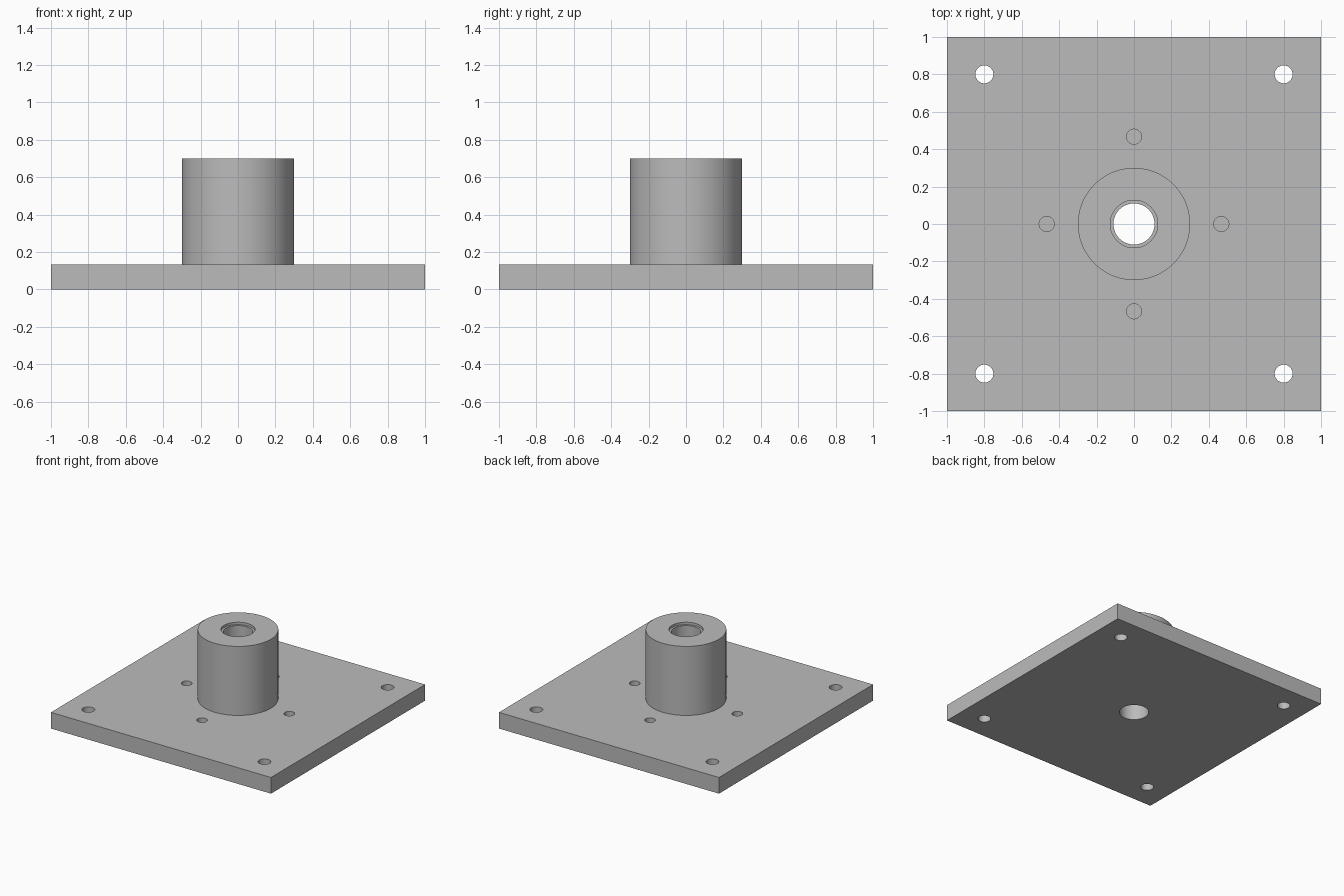
import bpy
import math

default = bpy.data.objects.get("Cube")
if default:
    bpy.data.objects.remove(default, do_unlink=True)

PLATE_TOP, BOSS_TOP = 0.133, 0.70

steel = bpy.data.materials.new("grey_steel")
steel.use_nodes = True
steel.diffuse_color = (0.5, 0.5, 0.5, 1)
steel.node_tree.nodes["Principled BSDF"].inputs["Base Color"].default_value = (0.5, 0.5, 0.5, 1)


def cylinder(name, radius, bottom, top, x=0, y=0, sides=64):
    bpy.ops.mesh.primitive_cylinder_add(vertices=sides, radius=radius, depth=top - bottom,
                                        location=(x, y, (bottom + top) / 2))
    obj = bpy.context.object
    obj.name = name
    obj.data.materials.append(steel)
    return obj


def combine(target, tool, operation):
    mod = target.modifiers.new(tool.name, "BOOLEAN")
    mod.operation = operation
    mod.solver = "EXACT"
    mod.object = tool
    bpy.context.view_layer.objects.active = target
    bpy.ops.object.modifier_apply(modifier=mod.name)
    bpy.data.objects.remove(tool, do_unlink=True)


# Square base plate
bpy.ops.mesh.primitive_cube_add(size=2, location=(0, 0, PLATE_TOP / 2))
flange = bpy.context.object
flange.name = "flanged_boss"
flange.scale.z = PLATE_TOP / 2
bpy.ops.object.transform_apply(location=True, scale=True)
flange.data.materials.append(steel)

# Central boss with a through bore and a shallow counterbore
combine(flange, cylinder("boss", 0.30, PLATE_TOP / 2, BOSS_TOP, sides=96), "UNION")
combine(flange, cylinder("bore", 0.11, -0.1, BOSS_TOP + 0.1), "DIFFERENCE")
combine(flange, cylinder("counterbore", 0.127, BOSS_TOP - 0.02, BOSS_TOP + 0.1), "DIFFERENCE")

# Through holes at the corners
for x in (-0.8, 0.8):
    for y in (-0.8, 0.8):
        combine(flange, cylinder("corner_hole", 0.048, -0.1, 0.3, x, y, 40), "DIFFERENCE")

# Blind holes around the boss
for i in range(4):
    angle = i * math.pi / 2
    x, y = 0.467 * math.cos(angle), 0.467 * math.sin(angle)
    combine(flange, cylinder("blind_hole", 0.04, 0.05, 0.3, x, y, 40), "DIFFERENCE")

# Smooth round walls with crisp rims
bpy.ops.object.select_all(action="DESELECT")
flange.select_set(True)
bpy.context.view_layer.objects.active = flange
bpy.ops.object.shade_smooth_by_angle(angle=math.radians(30))
